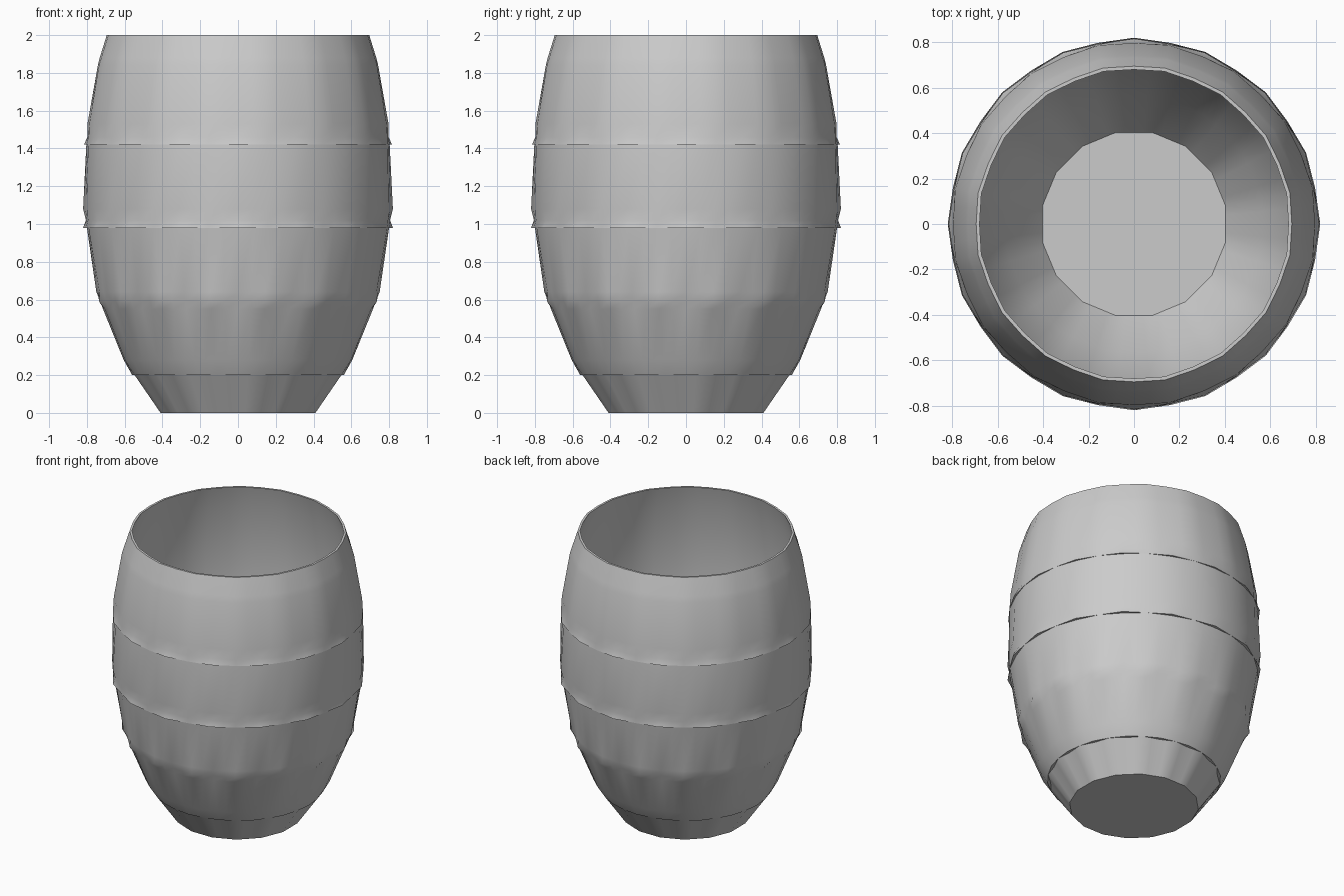
import bpy
import bmesh
import math

cube = bpy.data.objects.get("Cube")
if cube:
    bpy.data.objects.remove(cube, do_unlink=True)

# Plain grey material
grey = bpy.data.materials.new("plain grey")
grey.use_nodes = True
colour = (0.6, 0.6, 0.6, 1)
grey.diffuse_color = colour
grey.node_tree.nodes["Principled BSDF"].inputs["Base Color"].default_value = colour

STAVES = 16
COLUMNS = STAVES * 4
HALF_CHORD = math.cos(math.pi / STAVES / 2)

# Outer wall: height, radius at stave centre, radius at stave corner.
# Paired heights make the small lips that overhang the stave below.
outer = [
    (0, .41, .418), (.2, .54, .558), (.2, .56, .558), (.28, .605, .61),
    (.55, .715, .718), (.59, .722, .75), (.64, .75, .748),
    (.98, .8, .806), (.98, .82, .806), (1.02, .805, .81), (1.08, .82, .813),
    (1.42, .803, .808), (1.42, .816, .808), (1.46, .797, .806),
    (1.53, .797, .802), (1.84, .742, .75), (1.88, .732, .738), (2, .695, .7),
]
# Inner wall, from the rim down to the floor
inner = [
    (2, .68, .685), (1.85, .722, .727), (1.5, .775, .78), (1.05, .787, .792),
    (.6, .705, .715), (.25, .565, .572), (.01, .403, .411),
]


def ring(bm, z, centre, corner):
    """One closed row of points with alternating stave centres and corners."""
    between = (centre + corner) / 2 * HALF_CHORD
    radii = (centre, between, corner, between)
    points = []
    for i in range(COLUMNS):
        a = i * math.tau / COLUMNS
        r = radii[i % 4]
        points.append(bm.verts.new((r * math.cos(a), r * math.sin(a), z)))
    return points


# Barrel-shaped cup wall with bottom and floor
bm = bmesh.new()
rows = [ring(bm, *row) for row in outer + inner]
for low, high in zip(rows, rows[1:]):
    for i in range(COLUMNS):
        j = (i + 1) % COLUMNS
        bm.faces.new((low[i], low[j], high[j], high[i]))
bm.faces.new(list(reversed(rows[0])))
bm.faces.new(rows[-1])
bmesh.ops.remove_doubles(bm, verts=bm.verts, dist=0.0005)
bmesh.ops.recalc_face_normals(bm, faces=bm.faces)

mesh = bpy.data.meshes.new("barrel_cup")
bm.to_mesh(mesh)
bm.free()
mesh.materials.append(grey)
cup = bpy.data.objects.new("barrel_cup", mesh)
bpy.context.collection.objects.link(cup)

# Soft staves with crisp lips and rim
bpy.ops.object.select_all(action='DESELECT')
cup.select_set(True)
bpy.context.view_layer.objects.active = cup
bpy.ops.object.shade_smooth_by_angle(angle=math.radians(40))
